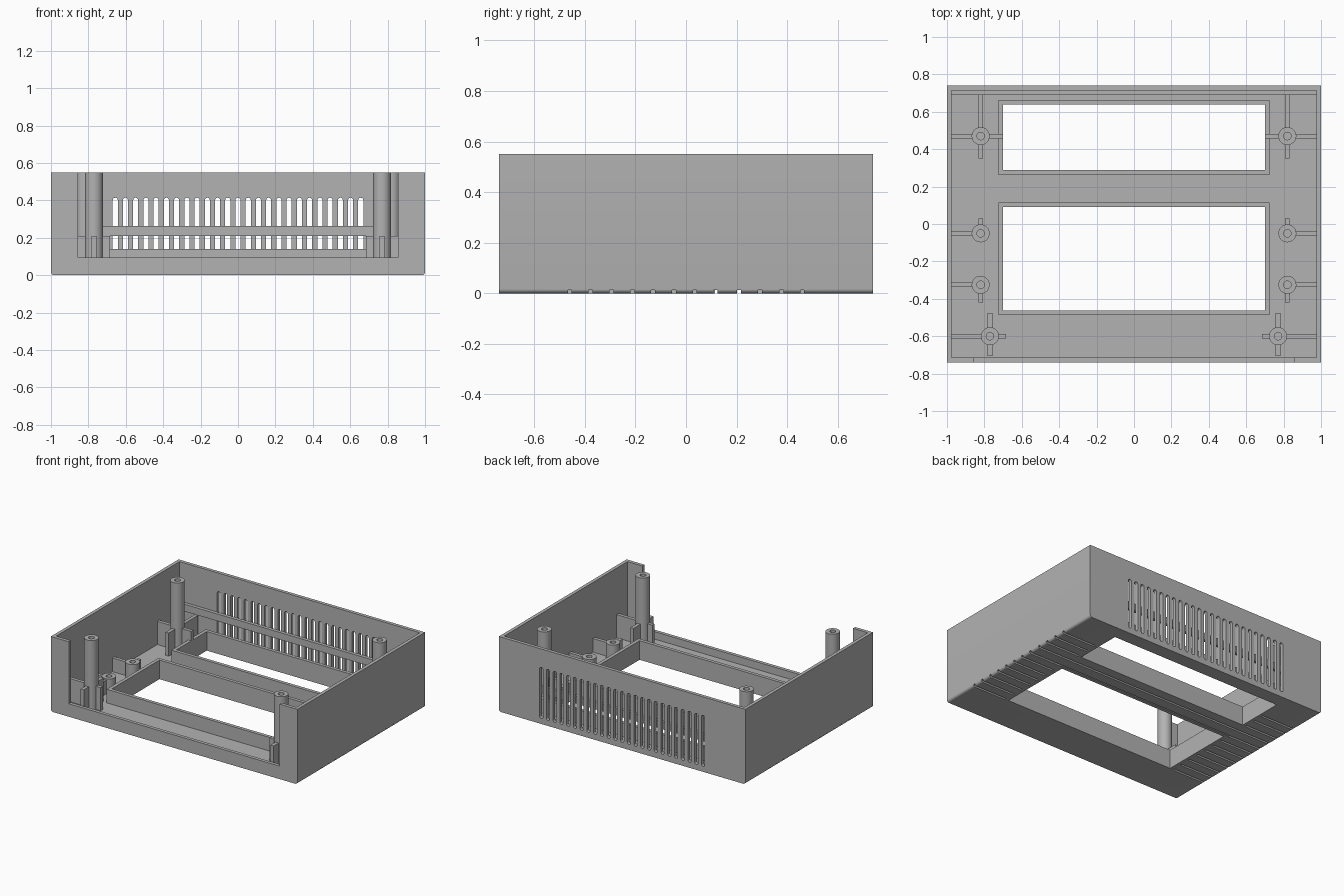
import bpy, bmesh, math
from mathutils import Matrix, Vector

if "Cube" in bpy.data.objects:
    bpy.data.objects.remove(bpy.data.objects["Cube"])

grey = bpy.data.materials.new("plain grey")
grey.diffuse_color = (0.45, 0.45, 0.45, 1)
grey.use_nodes = True
grey.node_tree.nodes["Principled BSDF"].inputs["Base Color"].default_value = grey.diffuse_color

W, D, H = 1.0, 0.74, 0.55      # half width, half depth, height
T, FLOOR = 0.025, 0.04         # wall and floor thickness


def add_box(bm, x0, x1, y0, y1, z0, z1):
    c = Vector(((x0 + x1) / 2, (y0 + y1) / 2, (z0 + z1) / 2))
    m = Matrix.Translation(c) @ Matrix.Diagonal((x1 - x0, y1 - y0, z1 - z0, 1))
    return bmesh.ops.create_cube(bm, size=1, matrix=m)["verts"]


def make(name, bm):
    me = bpy.data.meshes.new(name)
    bm.to_mesh(me)
    bm.free()
    me.materials.append(grey)
    ob = bpy.data.objects.new(name, me)
    bpy.context.collection.objects.link(ob)
    return ob


def box(name, *dims):
    bm = bmesh.new()
    add_box(bm, *dims)
    return make(name, bm)


def cut(ob, cutter):
    mod = ob.modifiers.new("cut", 'BOOLEAN')
    mod.operation, mod.solver, mod.object = 'DIFFERENCE', 'EXACT', cutter
    bpy.context.view_layer.objects.active = ob
    bpy.ops.object.modifier_apply(modifier=mod.name)
    bpy.data.objects.remove(cutter)


def smooth(ob):
    bpy.ops.object.select_all(action='DESELECT')
    ob.select_set(True)
    bpy.context.view_layer.objects.active = ob
    bpy.ops.object.shade_smooth_by_angle(angle=math.radians(35))


# Case: block with its two long bottom edges rounded
bm = bmesh.new()
add_box(bm, -W, W, -D, D, 0, H)
edges = [e for e in bm.edges
         if all(v.co.z < 0.01 for v in e.verts) and e.verts[0].co.x * e.verts[1].co.x > 0]
bmesh.ops.bevel(bm, geom=edges, offset=0.018, segments=5, profile=0.5, affect='EDGES')
case = make("case", bm)

# Hollow inside and wide front opening
cut(case, box("cavity", -W + T, W - T, -D + T, D - T, FLOOR, H + 0.1))
cut(case, box("front_opening", -0.855, 0.855, -D - 0.1, -D + T + 0.03, 0.095, H + 0.1))

# Row of round-ended slots in the back wall
bm = bmesh.new()
R, Z0, Z1 = 0.0135, 0.04, 0.415
for i in range(25):
    x = (i - 12) * 0.0547
    arc = [k * math.pi / 6 for k in range(7)]
    pts = [(x + R * math.cos(a), Z1 - R + R * math.sin(a)) for a in arc]
    pts += [(x - R * math.cos(a), Z0 + R - R * math.sin(a)) for a in arc]
    face = bm.faces.new([bm.verts.new((px, D - T - 0.01, pz)) for px, pz in pts])
    ext = bmesh.ops.extrude_face_region(bm, geom=[face])["geom"]
    bmesh.ops.translate(bm, vec=(0, 0.1, 0),
                        verts=[g for g in ext if isinstance(g, bmesh.types.BMVert)])
bmesh.ops.recalc_face_normals(bm, faces=bm.faces)
cut(case, make("slot_cutter", bm))

# Grooves across the underside
bm = bmesh.new()
for y in (-0.46, -0.378, -0.295, -0.212, -0.13, -0.048, 0.035, 0.117, 0.21, 0.292, 0.378, 0.46):
    add_box(bm, -W - 0.1, W + 0.1, y - 0.0075, y + 0.0075, -0.1, 0.014)
cut(case, make("groove_cutter", bm))

# Two floor windows, each with a raised rim
for name, y0, y1 in (("front_window_rim", -0.487, 0.115), ("back_window_rim", 0.263, 0.663)):
    cut(case, box("window", -0.725, 0.725, y0, y1, -0.1, 0.1))
    rim = box(name, -0.725, 0.725, y0, y1, 0, 0.14)
    cut(rim, box("hole", -0.7, 0.7, y0 + T, y1 - T, -0.1, 0.3))
smooth(case)

# Rail along the back wall, crossing the slots
box("back_rail", -W + T, W - T, 0.69, D - T, 0.21, 0.262)


def screw_post(name, x, y, top):
    bm = bmesh.new()
    n = 32
    ring = {}
    for r in (0.048, 0.02):
        for z in (FLOOR - 0.01, top):
            ring[r, z] = [bm.verts.new((x + r * math.cos(2 * math.pi * k / n),
                                        y + r * math.sin(2 * math.pi * k / n), z)) for k in range(n)]
    a, b, c, d = ring.values()
    for p, q in ((a, b), (b, d), (d, c), (c, a)):
        for k in range(n):
            j = (k + 1) % n
            bm.faces.new((p[k], p[j], q[j], q[k]))
    bmesh.ops.recalc_face_normals(bm, faces=bm.faces)
    smooth(make(name, bm))


# Screw posts with crossing ribs: x, y, post top, rib top, rib inner x, rib y ranges
posts = {
    "front_post": (0.77, -0.60, H, 0.21, 0.685, ((-0.705, -0.64), (-0.56, -0.475))),
    "lower_short_post": (0.82, -0.325, 0.15, 0.14, 0.78, ((-0.42, -0.365),)),
    "upper_short_post": (0.82, -0.05, 0.15, 0.14, 0.78, ((-0.01, 0.03),)),
    "back_post": (0.82, 0.47, H, 0.21, 0.70, ((0.35, 0.43), (0.51, 0.69))),
}
F = 0.0125
for side, s in (("left", -1), ("right", 1)):
    for name, (x, y, top, rib, inner, spans) in posts.items():
        screw_post(f"{side}_{name}", s * x, y, top)
        bm = bmesh.new()
        for x0, x1 in ((inner, x - 0.04), (x + 0.04, W - T)):
            if x1 - x0 > 0.01:
                add_box(bm, *sorted((s * x0, s * x1)), y - F, y + F, FLOOR, rib)
        for y0, y1 in spans:
            add_box(bm, s * x - F, s * x + F, y0, y1, FLOOR, rib)
        make(f"{side}_{name}_ribs", bm)
